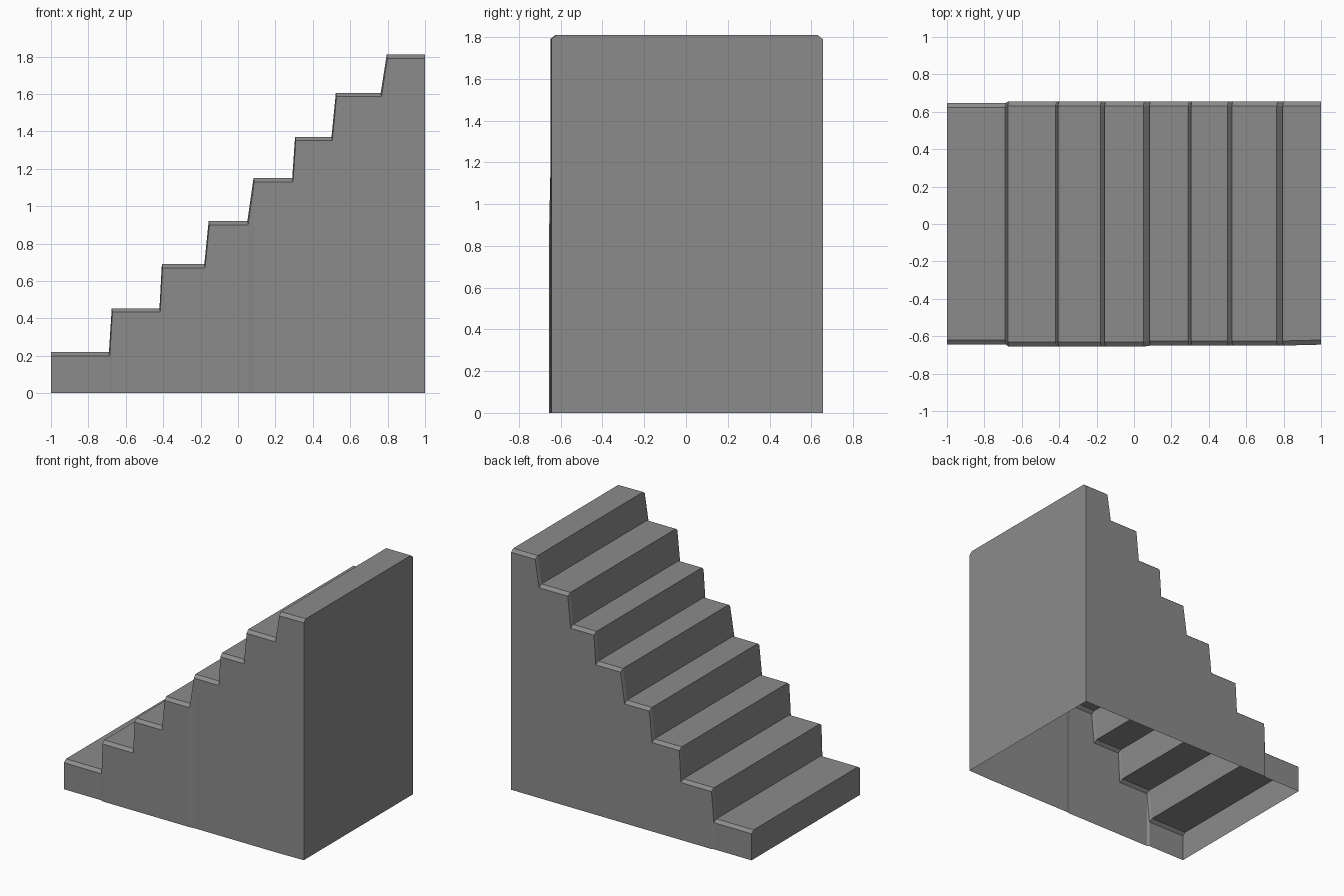
import bpy, bmesh

if "Cube" in bpy.data.objects:
    bpy.data.objects.remove(bpy.data.objects["Cube"])

# Stepped profile: (x, z) along the treads and slightly leaning risers
profile = [(-1, .22), (-.69, .22), (-.675, .453), (-.42, .453), (-.407, .69),
           (-.18, .69), (-.157, .92), (.05, .92), (.083, 1.15), (.29, 1.15),
           (.305, 1.37), (.5, 1.37), (.523, 1.605), (.763, 1.605),
           (.795, 1.81), (1, 1.81)]
CHAMFER = 0.02

bm = bmesh.new()
rows = []
last = len(profile) - 1
for i, (x, z) in enumerate(profile):
    # Chamfer sets the side walls a touch behind the riser
    xs = x if i in (0, last) else x + 0.004
    # Side walls bulge very slightly around the middle steps
    front = 0.645 if i < 2 or i == last else (0.655 if i < 8 else 0.65)
    back = 0.648 if i < 2 else 0.655
    section = [(xs, -front, 0), (xs, -front, z - CHAMFER),
               (x, -front + 0.025, z), (x, back - 0.025, z),
               (xs, back, z - CHAMFER), (xs, back, 0)]
    rows.append([bm.verts.new(p) for p in section])

# Treads, risers, chamfers and side walls
for a, b in zip(rows, rows[1:]):
    for j in range(5):
        bm.faces.new((a[j], b[j], b[j + 1], a[j + 1]))

# Low end and tall end; the underside stays open
bm.faces.new(rows[0])
bm.faces.new(rows[-1][::-1])

mesh = bpy.data.meshes.new("staircase")
bm.to_mesh(mesh)
bm.free()
stairs = bpy.data.objects.new("staircase", mesh)
bpy.context.collection.objects.link(stairs)

# Dark grey stone
stone = bpy.data.materials.new("dark_stone")
stone.diffuse_color = (0.26, 0.26, 0.26, 1)
stone.use_nodes = True
stone.node_tree.nodes["Principled BSDF"].inputs["Base Color"].default_value = stone.diffuse_color
mesh.materials.append(stone)
